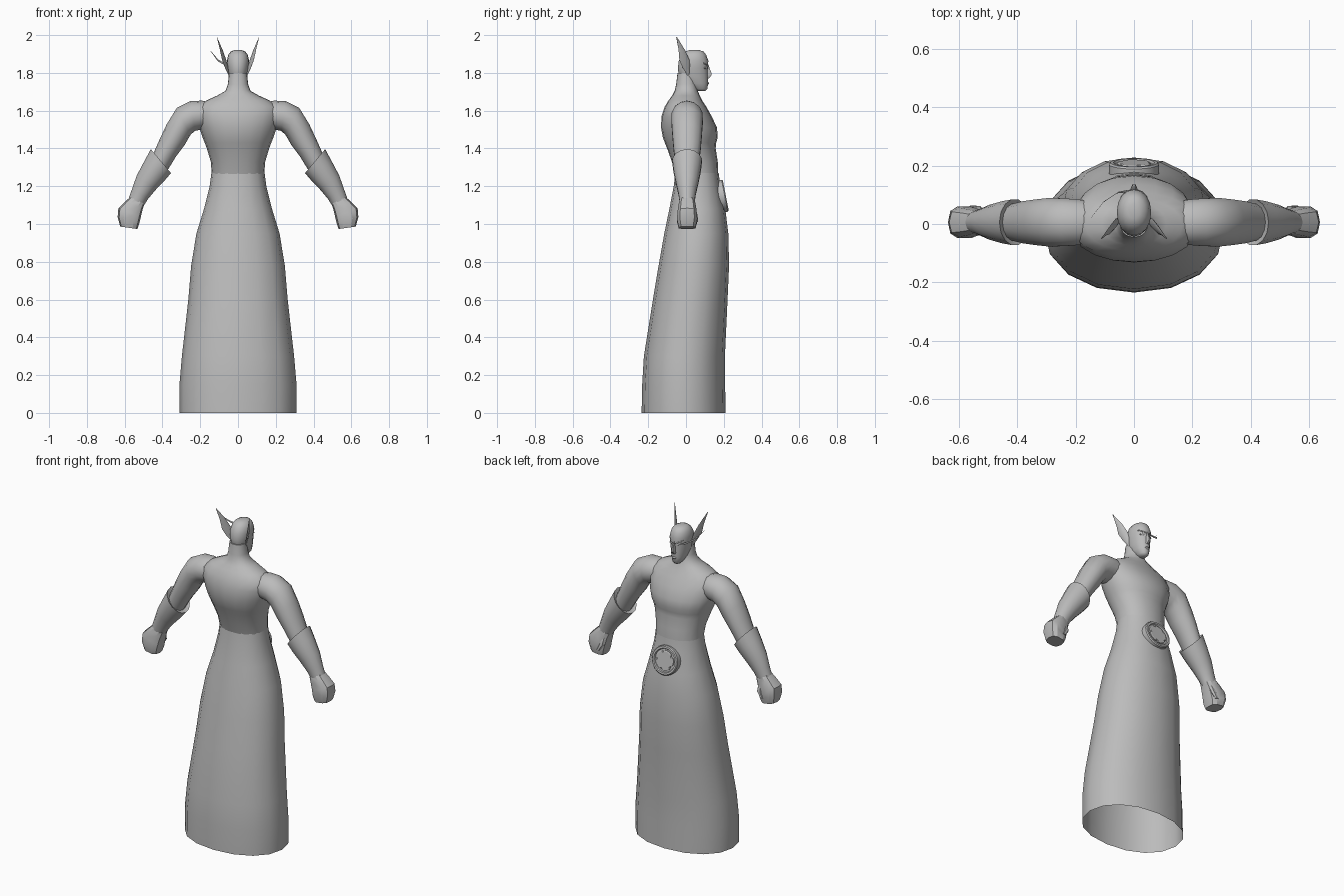
import bpy, bmesh, math
from mathutils import Matrix, Vector

cube = bpy.data.objects.get("Cube")
if cube:
    bpy.data.objects.remove(cube, do_unlink=True)

grey = bpy.data.materials.new("plain grey")
grey.use_nodes = True
COLOUR = (0.5, 0.5, 0.5, 1)
grey.diffuse_color = COLOUR
grey.node_tree.nodes["Principled BSDF"].inputs["Base Color"].default_value = COLOUR


def finish(name, bm, angle=40):
    """Turn a bmesh into a shaded object."""
    bmesh.ops.recalc_face_normals(bm, faces=bm.faces)
    mesh = bpy.data.meshes.new(name)
    bm.to_mesh(mesh)
    bm.free()
    mesh.materials.append(grey)
    ob = bpy.data.objects.new(name, mesh)
    bpy.context.collection.objects.link(ob)
    bpy.ops.object.select_all(action="DESELECT")
    ob.select_set(True)
    bpy.context.view_layer.objects.active = ob
    bpy.ops.object.shade_smooth_by_angle(angle=math.radians(angle))
    return ob


def loft(name, rings, n=16, power=1.0, caps=(True, True), angle=40):
    """Skin rings given as (centre, half axis u, half axis v)."""
    bm = bmesh.new()
    loops = []
    for c, u, v in rings:
        loop = []
        for i in range(n):
            t = math.tau * i / n
            a, b = (math.copysign(abs(k) ** power, k) for k in (math.cos(t), math.sin(t)))
            loop.append(bm.verts.new(Vector(c) + a * Vector(u) + b * Vector(v)))
        loops.append(loop)
    for lo, hi in zip(loops, loops[1:]):
        for i in range(n):
            j = (i + 1) % n
            bm.faces.new((lo[i], lo[j], hi[j], hi[i]))
    if caps[0]:
        bm.faces.new(loops[0])
    if caps[1]:
        bm.faces.new(loops[-1])
    return finish(name, bm, angle)


def level(rows):
    """Rows of height, half width, back and front become level rings."""
    return [((0, (b + f) / 2, z), (w, 0, 0), (0, (f - b) / 2, 0)) for z, w, b, f in rows]


def limb(rows, s):
    """Rows of x, z, tilt, half width, half depth become tilted rings."""
    rings = []
    for x, z, tilt, hu, hy in rows:
        a = math.radians(tilt)
        rings.append(((s * x, 0.006, z), (s * hu * math.cos(a), 0, hu * math.sin(a)), (0, hy, 0)))
    return rings


# Long robe skirt, open at the hem
loft("robe_skirt", level([
    (0, .31, -.235, .21), (.15, .31, -.232, .207), (.3, .297, -.223, .206),
    (.6, .263, -.175, .22), (.78, .248, -.145, .228), (.95, .22, -.115, .224),
    (1.08, .18, -.088, .208), (1.2, .15, -.065, .182), (1.27, .141, -.056, .173)]),
    power=.93, caps=(False, False))

# Torso, shoulders and neck
loft("torso", level([
    (1.265, .139, -.056, .171), (1.33, .144, -.075, .168), (1.4, .165, -.1, .157),
    (1.43, .176, -.112, .16), (1.46, .188, -.123, .168), (1.51, .205, -.132, .164),
    (1.57, .22, -.13, .136), (1.62, .215, -.113, .108), (1.655, .165, -.092, .085),
    (1.68, .11, -.073, .073), (1.705, .066, -.06, .062), (1.74, .054, -.052, .055),
    (1.8, .047, -.045, .045)]), n=20, power=.92, angle=60)

# Head with narrow jaw
loft("head", level([
    (1.703, .016, .06, .102), (1.715, .028, .035, .113), (1.745, .041, -.01, .117),
    (1.78, .049, -.038, .118), (1.825, .056, -.043, .117), (1.865, .059, -.038, .118),
    (1.895, .052, -.022, .107), (1.912, .039, -.004, .094), (1.921, .02, .018, .07)]),
    power=.95, angle=60)

# Nose wedge and mouth
loft("nose", level([(1.77, .011, .1, .121), (1.787, .012, .1, .138),
                    (1.797, .01, .1, .138), (1.845, .005, .1, .119)]), n=6)
loft("lips", level([(1.737, .008, .1, .116), (1.745, .015, .1, .123),
                    (1.753, .008, .1, .116)]), n=8)

# One sweeping eyebrow spike
loft("eyebrow_spike", [
    ((-.02, .113, 1.838), (0, .004, 0), (0, 0, .004)),
    ((-.055, .108, 1.838), (.003, .003, 0), (0, 0, .006)),
    ((-.105, .075, 1.865), (.003, .003, 0), (0, 0, .005)),
    ((-.148, .02, 1.92), (.0005, 0, 0), (0, 0, .0005))], n=6)

for s, side in ((1, "left"), (-1, "right")):
    # Upper arm
    loft(side + "_upper_arm", limb([
        (.13, 1.58, 90, .06, .07), (.19, 1.577, 90, .076, .08), (.24, 1.572, 82, .08, .084),
        (.288, 1.543, 63, .08, .085), (.33, 1.473, 48, .072, .08),
        (.372, 1.402, 47, .063, .074), (.42, 1.31, 45, .055, .062)], s), n=14, angle=60)
    # Flared gauntlet
    loft(side + "_gauntlet", limb([
        (.412, 1.32, 50, .058, .06), (.408, 1.333, 50, .083, .08), (.44, 1.285, 45, .075, .074),
        (.485, 1.22, 36, .063, .061), (.518, 1.16, 31, .05, .047),
        (.537, 1.12, 25, .045, .041)], s), n=14)
    # Clenched fist with thumb
    loft(side + "_fist", limb([
        (.533, 1.125, 25, .042, .04), (.55, 1.1, 24, .05, .046), (.574, 1.06, 22, .064, .052),
        (.58, 1.02, 17, .06, .056), (.578, .98, 8, .046, .046)], s), n=10, power=.7, angle=30)
    loft(side + "_thumb", [
        ((s * .53, .035, 1.085), (.014, 0, 0), (0, .014, 0)),
        ((s * .535, .05, 1.045), (.017, 0, 0), (0, .014, 0)),
        ((s * .555, .055, 1.01), (.013, 0, 0), (0, .009, 0))], n=6)
    # Pointed ear blade
    loft(side + "_ear", [
        ((s * x, y, z), (.005 * k, .002, 0), (s * -.4 * d, d, 0)) for x, y, z, k, d in (
            (.046, .013, 1.785, .3, .004), (.059, .002, 1.825, 1, .019),
            (.073, -.008, 1.867, 1, .027), (.088, -.022, 1.92, .7, .017),
            (.112, -.05, 1.99, .1, .001))], n=8)
    # Eye and brow ridge
    loft(side + "_eye", [((s * .028, y, 1.826), (s * .012 * k, -.006 * k, 0), (0, 0, .006 * k))
                         for y, k in ((.095, 1), (.108, 1), (.111, .5))], n=8)
    loft(side + "_brow", [((s * x, y, z), (0, .005, 0), (0, 0, .004)) for x, y, z in (
        (.006, .116, 1.838), (.03, .107, 1.845), (.047, .088, 1.854))], n=6)

# Belt medallion, built flat and then tilted onto the skirt front
medal_pose = Matrix.Translation((0, .197, 1.148)) @ Matrix.Rotation(math.radians(-79), 4, "X")


def medal_part(name, profile, lobes=0):
    """Stack rings of (radius, height), with optional scalloped edge."""
    bm = bmesh.new()
    n = 40
    loops = []
    for r, h in profile:
        loop = []
        for i in range(n):
            t = math.tau * i / n
            k = r * (1 - .14 * max(0, math.cos(lobes * t)) ** 4) if lobes else r
            loop.append(bm.verts.new((k * math.cos(t), k * math.sin(t), h)))
        loops.append(loop)
    for lo, hi in zip(loops, loops[1:]):
        for i in range(n):
            j = (i + 1) % n
            bm.faces.new((lo[i], lo[j], hi[j], hi[i]))
    bm.faces.new(loops[-1])
    bm.transform(medal_pose)
    finish(name, bm, 30)


medal_part("medallion_rim", [(.086, -.025), (.086, .008), (.081, .014), (.07, .014), (.066, .006)])
medal_part("medallion_centre", [(.059, .004), (.059, .011), (.054, .014)], lobes=5)
